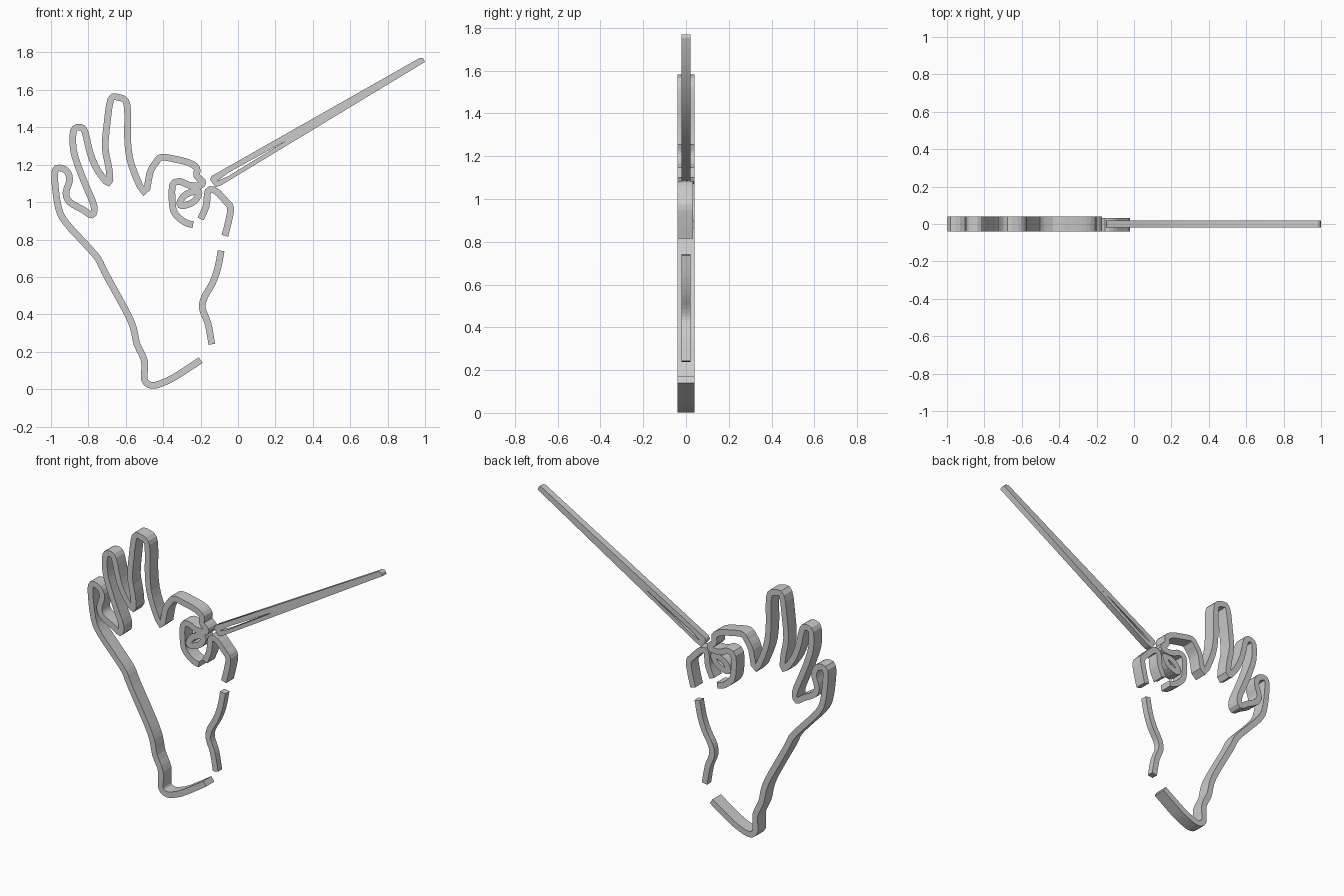
import bpy
import bmesh
from mathutils import Vector

default_cube = bpy.data.objects.get("Cube")
if default_cube:
    bpy.data.objects.remove(default_cube)

grey = bpy.data.materials.new("plain grey")
grey.use_nodes = True
colour = (0.6, 0.6, 0.6, 1)
grey.diffuse_color = colour
grey.node_tree.nodes["Principled BSDF"].inputs["Base Color"].default_value = colour

STROKE = 0.036
UNIT = 0.01  # paths are given in hundredths


def smooth_path(points, closed=False, steps=3):
    """Round a coarse path with a Catmull-Rom curve."""
    pts = [Vector(p) * UNIT for p in points]
    count = len(pts)

    def at(i):
        return pts[i % count] if closed else pts[max(0, min(i, count - 1))]

    result = []
    for i in range(count if closed else count - 1):
        before, start, end, after = (at(i + k) for k in (-1, 0, 1, 2))
        for s in range(steps):
            t = s / steps
            bend = (2 * before - 5 * start + 4 * end - after) * t * t
            twist = (3 * start - before - 3 * end + after) * t * t * t
            result.append((2 * start + (end - before) * t + bend + twist) / 2)
    if not closed:
        result.append(pts[-1])
    return result


def ribbon(name, points, front, back, closed=False):
    """Sweep a rectangular bar of constant width along a path in the xz plane."""
    path = smooth_path(points, closed)
    count = len(path)
    bm = bmesh.new()
    rings = []
    for i, p in enumerate(path):
        previous = path[i - 1] if closed or i else p
        following = path[(i + 1) % count] if closed or i < count - 1 else p
        along = (following - previous).normalized()
        side = Vector((-along.y, along.x)) * STROKE / 2
        a, b = p + side, p - side
        corners = ((a, front), (b, front), (b, back), (a, back))
        rings.append([bm.verts.new((c.x, y, c.y)) for c, y in corners])
    for i in range(count if closed else count - 1):
        ring, after = rings[i], rings[(i + 1) % count]
        for k in range(4):
            n = (k + 1) % 4
            bm.faces.new((ring[k], ring[n], after[n], after[k]))
    if not closed:
        bm.faces.new(rings[0])
        bm.faces.new(rings[-1])
    bmesh.ops.recalc_face_normals(bm, faces=bm.faces)
    mesh = bpy.data.meshes.new(name)
    bm.to_mesh(mesh)
    bm.free()
    mesh.materials.append(grey)
    obj = bpy.data.objects.new(name, mesh)
    bpy.context.collection.objects.link(obj)
    return obj


def plate(name, loops, half_depth):
    """Extrude filled outlines; inner loops become slots."""
    curve = bpy.data.curves.new(name, "CURVE")
    curve.dimensions = "2D"
    curve.fill_mode = "BOTH"
    curve.extrude = half_depth
    for loop in loops:
        spline = curve.splines.new("POLY")
        spline.points.add(len(loop) - 1)
        for point, (x, z) in zip(spline.points, loop):
            point.co = (x * UNIT, z * UNIT, 0, 1)
        spline.use_cyclic_u = True
    curve.materials.append(grey)
    obj = bpy.data.objects.new(name, curve)
    bpy.context.collection.objects.link(obj)
    obj.rotation_euler.x = 1.5708
    bpy.ops.object.select_all(action="DESELECT")
    obj.select_set(True)
    bpy.context.view_layer.objects.active = obj
    bpy.ops.object.convert(target="MESH")


# Hand outline, from the wrist round the outer edge and over each finger
wrist = [(-20, 15.5), (-33, 7), (-40, 3.5), (-46, 2), (-50, 5), (-50, 15),
         (-54, 24), (-56, 33), (-60, 42)]
outer_edge = [(-71, 62), (-75, 70), (-82, 78), (-92, 89), (-96, 97), (-98, 112)]
little_finger = [(-97, 118), (-92, 117), (-90, 112), (-92, 105), (-90, 100),
                 (-83, 96), (-78, 93)]
ring_finger = [(-77, 98), (-81, 108), (-85, 118), (-88, 128), (-88, 138),
               (-85, 140), (-82, 138), (-79, 126), (-75, 117), (-69, 110)]
middle_finger = [(-69, 118), (-71, 129), (-70, 142), (-68, 155), (-64, 156),
                 (-60, 154), (-59, 147), (-59, 133), (-57, 120), (-50, 105)]
index_finger = [(-47, 116), (-44, 121), (-41, 124), (-34, 123), (-26, 121),
                (-22, 118), (-22, 114), (-19, 111), (-20, 109), (-26, 109),
                (-31, 111), (-35, 109), (-35, 98), (-33, 93), (-28, 89), (-24, 88)]
ribbon("hand_outline",
       wrist + outer_edge + little_finger + ring_finger + middle_finger + index_finger,
       -0.04, 0.04)

# Thumb, curled fingertip and inner palm line
thumb = [(-20, 91), (-17, 98), (-16, 106), (-12, 106), (-7, 101), (-4, 97),
         (-5, 90), (-7, 82)]
ribbon("thumb", thumb, -0.04, 0.033)
fingertip = [(-31, 100), (-28, 104), (-22, 106), (-21, 104), (-24, 100), (-30, 98)]
ribbon("curled_fingertip", fingertip, -0.04, 0.033, closed=True)
palm_line = [(-9, 74), (-11, 64), (-14, 56), (-18, 49), (-19, 43), (-16, 35), (-14, 24)]
ribbon("inner_palm_line", palm_line, -0.02, 0.02)

# Tapered stick with a narrow slot near the grip
stick = [(-15, 112), (-14, 114), (97, 177), (99, 177), (100, 175), (-9, 109), (-12, 108)]
slot = [(-11, 111.3), (-5, 115.8), (26, 133), (-5, 114)]
plate("pointed_stick", [stick, slot], 0.02)
